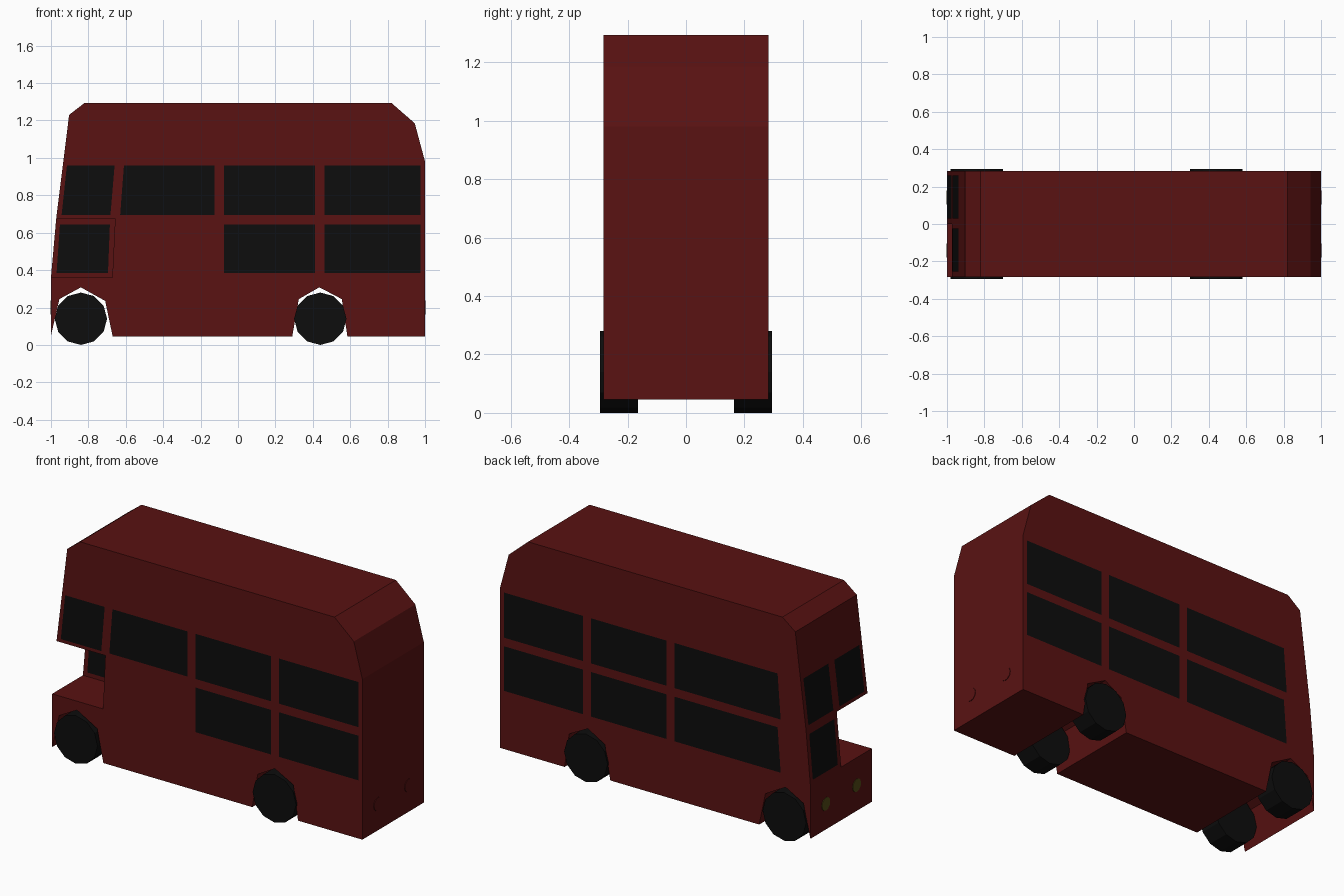
import bpy, bmesh, math
from mathutils import Vector

if "Cube" in bpy.data.objects:
    bpy.data.objects.remove(bpy.data.objects["Cube"])


def material(name, rgb):
    m = bpy.data.materials.new(name)
    m.diffuse_color = (*rgb, 1)
    m.use_nodes = True
    m.node_tree.nodes["Principled BSDF"].inputs["Base Color"].default_value = m.diffuse_color
    return m


RED = material("red_paint", (0.1, 0.006, 0.006))
BLACK = material("black", (0.004, 0.004, 0.004))
YELLOW = material("lamp_yellow", (0.09, 0.07, 0.008))
HALF = 0.283


def finish(name, bm, mat):
    me = bpy.data.meshes.new(name)
    bm.to_mesh(me)
    bm.free()
    me.materials.append(mat)
    ob = bpy.data.objects.new(name, me)
    bpy.context.collection.objects.link(ob)
    return ob


def extrude_profile(name, pts, y0, y1, mat):
    bm = bmesh.new()
    face = bm.faces.new([bm.verts.new((x, y0, z)) for x, z in pts])
    res = bmesh.ops.extrude_face_region(bm, geom=[face])
    verts = [g for g in res["geom"] if isinstance(g, bmesh.types.BMVert)]
    bmesh.ops.translate(bm, verts=verts, vec=(0, y1 - y0, 0))
    bmesh.ops.recalc_face_normals(bm, faces=bm.faces)
    return finish(name, bm, mat)


def panel(name, pts, outward, mat=BLACK):
    """Flat panel lying just proud of a body surface."""
    bm = bmesh.new()
    face = bm.faces.new([bm.verts.new(p) for p in pts])
    face.normal_update()
    if face.normal.dot(Vector(outward)) < 0:
        face.normal_flip()
    bmesh.ops.translate(bm, verts=bm.verts, vec=face.normal * 0.002)
    return finish(name, bm, mat)


def cylinder(name, loc, radius, depth, rot, mat):
    bpy.ops.mesh.primitive_cylinder_add(vertices=12, radius=radius, depth=depth,
                                        location=loc, rotation=rot)
    ob = bpy.context.object
    ob.name = name
    ob.data.materials.append(mat)


# Body with both wheel arches in its side profile
profile = [(-1, 0.05), (-0.955, 0.245), (-0.84, 0.308), (-0.71, 0.235), (-0.67, 0.045),
           (0.29, 0.045), (0.325, 0.245), (0.435, 0.308), (0.555, 0.245), (0.585, 0.045),
           (1, 0.045), (1, 0.98), (0.945, 1.185), (0.82, 1.294), (-0.82, 1.294),
           (-0.903, 1.23), (-0.972, 0.675), (-1, 0.36)]
body = extrude_profile("body", profile, -HALF, HALF, RED)

# Open space above the bonnet, beside the driver's cab
notch = extrude_profile("notch_cutter", [(-1.1, 0.36), (-0.672, 0.36), (-0.657, 0.675),
                                         (-1.1, 0.675)], -0.5, 0.0, RED)
notch.hide_render = True
mod = body.modifiers.new("notch", 'BOOLEAN')
mod.operation = 'DIFFERENCE'
mod.solver = 'EXACT'
mod.object = notch
bpy.context.view_layer.objects.active = body
bpy.ops.object.modifier_apply(modifier="notch")
bpy.data.objects.remove(notch)

# Side windows: bottom-left, bottom-right, top-right, top-left x, for each deck
UPPER, LOWER = (0.695, 0.958), (0.385, 0.645)


def side_window(xs, deck, y, side):
    a, b, c, d = xs
    z0, z1 = deck
    panel("side_window", [(a, y, z0), (b, y, z0), (c, y, z1), (d, y, z1)], (0, side, 0))


for side in (-1, 1):
    for deck in (UPPER, LOWER):
        for a, b in ((-0.075, 0.412), (0.463, 0.975)):
            side_window((a, b, b, a), deck, side * HALF, side)
for deck in (UPPER, LOWER):
    side_window((-0.81, -0.125, -0.125, -0.79), deck, HALF, 1)
side_window((-0.943, -0.682, -0.66, -0.915), UPPER, -HALF, -1)
side_window((-0.63, -0.125, -0.125, -0.61), UPPER, -HALF, -1)
side_window((-0.97, -0.695, -0.685, -0.952), LOWER, 0, -1)


# Front windows on the sloping face
def front_window(y0, y1, deck, low, high):
    (xa, za), (xb, zb) = low, high
    x0, x1 = [xa + (xb - xa) * (z - za) / (zb - za) for z in deck]
    panel("front_window", [(x0, y0, deck[0]), (x0, y1, deck[0]),
                           (x1, y1, deck[1]), (x1, y0, deck[1])], (-1, 0, 0))


for y0, y1 in ((-0.255, -0.025), (0.03, 0.26)):
    front_window(y0, y1, UPPER, profile[-2], profile[-3])
front_window(0.03, 0.26, LOWER, profile[-1], profile[-2])

# Entrance door
panel("door", [(-0.66, -HALF, 0.057), (-0.35, -HALF, 0.057),
               (-0.347, -HALF, 0.66), (-0.65, -HALF, 0.66)], (0, -1, 0), RED)

# Wheels and lamps
for side in (-1, 1):
    for x in (-0.84, 0.44):
        cylinder("wheel", (x, side * 0.229, 0.14), 0.14, 0.13, (math.pi / 2, 0, 0), BLACK)
    cylinder("headlamp", (-1, side * 0.142, 0.2), 0.038, 0.006, (0, math.pi / 2, 0), YELLOW)
    cylinder("tail_lamp", (1, side * 0.142, 0.2), 0.038, 0.006, (0, math.pi / 2, 0), RED)
